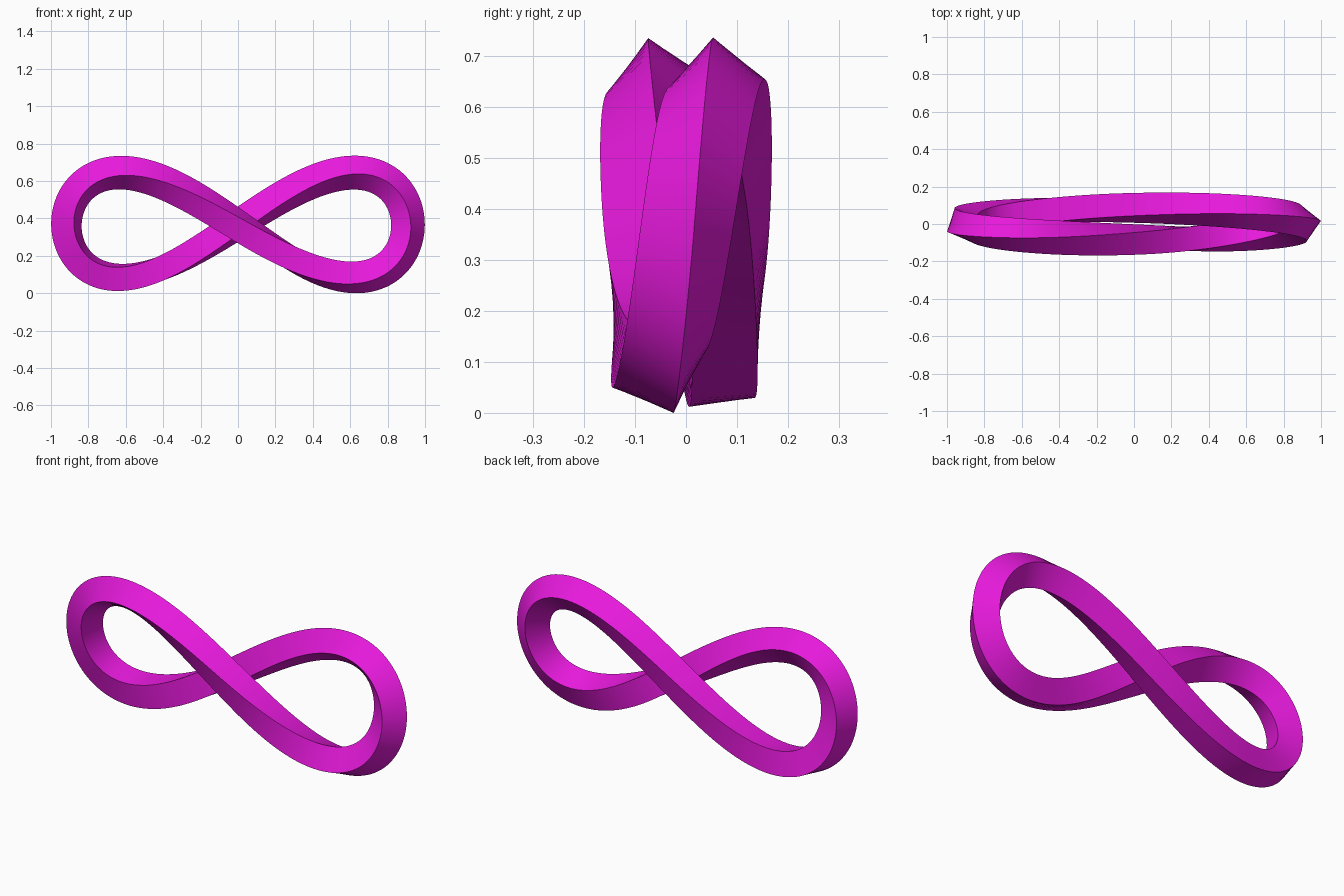
import bpy, bmesh
from math import sin, cos, pi, radians
from mathutils import Vector

if "Cube" in bpy.data.objects:
    bpy.data.objects.remove(bpy.data.objects["Cube"])

STEPS = 192
HALF_DIAGONAL = 0.091
# Roll of the square section at every eighth of the loop, starting at the crossing
ROLL = [-29, -5, 9, 21.5, 64, 100.4, 116.6, 127]


def path(t):
    return Vector((0.899 * sin(t) - 0.014 * sin(3 * t),
                   0.084 * cos(t),
                   0.28 * sin(2 * t)))


def roll_key(i):
    return ROLL[i % 8] + 180 * (i // 8)


def roll(t):
    u = t / (pi / 4)
    i = int(u)
    f = u - i
    a, b, c, d = (roll_key(i + k) for k in (-1, 0, 1, 2))
    return radians(b + 0.5 * f * (c - a + f * (2 * a - 5 * b + 4 * c - d
                                               + f * (3 * (b - c) + d - a))))


# Sweep a twisting square along the figure-eight path
bm = bmesh.new()
rings = []
for s in range(STEPS):
    t = 2 * pi * s / STEPS
    tangent = (path(t + 0.001) - path(t - 0.001)).normalized()
    normal = Vector((-tangent.z, 0, tangent.x)).normalized()
    side = normal.cross(tangent)
    ring = []
    for k in range(4):
        a = roll(t) + k * pi / 2
        ring.append(bm.verts.new(path(t) + HALF_DIAGONAL * (cos(a) * normal + sin(a) * side)))
    rings.append(ring)

# The section makes a half turn in total, so the last ring joins with an offset of two corners
for s in range(STEPS):
    r0, r1 = rings[s], rings[(s + 1) % STEPS]
    off = 2 if s == STEPS - 1 else 0
    for k in range(4):
        bm.faces.new((r0[k], r0[(k + 1) % 4], r1[(k + 1 + off) % 4], r1[(k + off) % 4]))
bmesh.ops.recalc_face_normals(bm, faces=bm.faces)

# Centre the loop and stand it on the ground
lo = [min(v.co[i] for v in bm.verts) for i in range(3)]
hi = [max(v.co[i] for v in bm.verts) for i in range(3)]
bmesh.ops.translate(bm, verts=bm.verts,
                    vec=(-(lo[0] + hi[0]) / 2, -(lo[1] + hi[1]) / 2, -lo[2]))
mesh = bpy.data.meshes.new("twisted_loop")
bm.to_mesh(mesh)
bm.free()

# Magenta material and sharp-edged smooth shading
mat = bpy.data.materials.new("magenta")
mat.diffuse_color = (0.8, 0.01, 0.72, 1)
mat.use_nodes = True
mat.node_tree.nodes["Principled BSDF"].inputs["Base Color"].default_value = mat.diffuse_color
mesh.materials.append(mat)
loop = bpy.data.objects.new("twisted_loop", mesh)
bpy.context.collection.objects.link(loop)
bpy.context.view_layer.objects.active = loop
loop.select_set(True)
bpy.ops.object.shade_smooth_by_angle(angle=radians(30))
